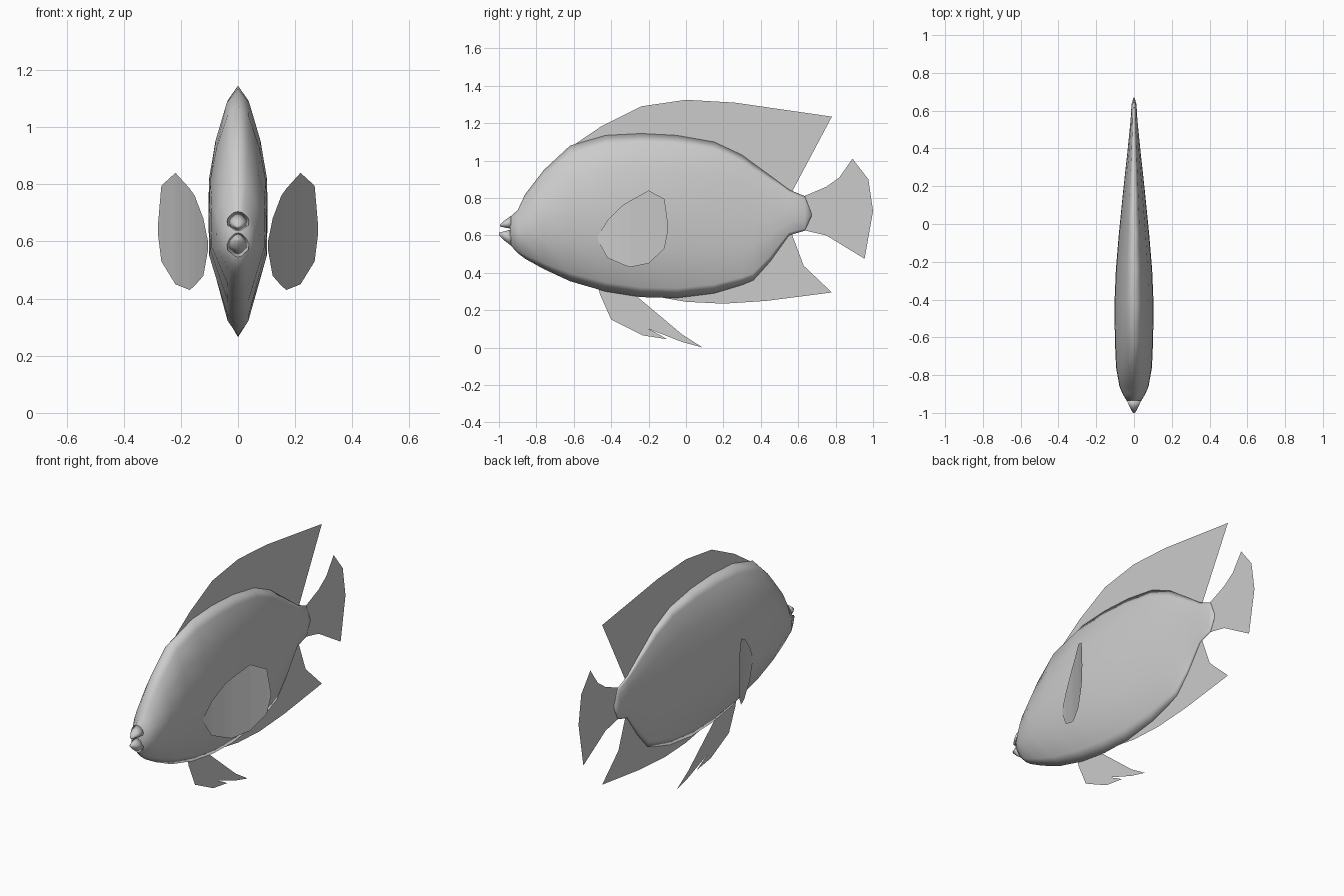
import bpy
import bmesh

if "Cube" in bpy.data.objects:
    bpy.data.objects.remove(bpy.data.objects["Cube"], do_unlink=True)

GREY = (0.6, 0.6, 0.6, 1)
grey = bpy.data.materials.new("plain grey")
grey.use_nodes = True
grey.diffuse_color = GREY
grey.node_tree.nodes["Principled BSDF"].inputs["Base Color"].default_value = GREY


def finish(name, bm, smooth=False):
    mesh = bpy.data.meshes.new(name)
    bm.to_mesh(mesh)
    bm.free()
    mesh.materials.append(grey)
    for face in mesh.polygons:
        face.use_smooth = smooth
    obj = bpy.data.objects.new(name, mesh)
    bpy.context.collection.objects.link(obj)
    return obj


# Half cross-section from ridge to keel: (height, width) fractions
HALF = [(1, 0), (.88, .38), (.56, .76), (.25, .97), (0, 1),
        (-.4, .97), (-.88, .38), (-1, 0)]
SECTION = HALF + [(h, -w) for h, w in HALF[-2:0:-1]]


def loft(name, stations):
    """Skin a section through stations of (y, bottom, top, half width)."""
    bm = bmesh.new()
    rings = []
    for y, low, high, wide in stations:
        mid, half = (low + high) / 2, (high - low) / 2
        rings.append([bm.verts.new((w * wide, y, mid + h * half)) for h, w in SECTION])
    n = len(SECTION)
    for a, b in zip(rings, rings[1:]):
        for i in range(n):
            j = (i + 1) % n
            bm.faces.new((a[i], a[j], b[j], b[i]))
    bm.faces.new(rings[0])
    bm.faces.new(rings[-1][::-1])
    bmesh.ops.recalc_face_normals(bm, faces=bm.faces)
    return finish(name, bm, True)


def flat_fin(name, outline):
    """Single sheet on the centre plane from a (y, z) outline."""
    bm = bmesh.new()
    face = bm.faces.new([bm.verts.new((0, y, z)) for y, z in outline])
    bmesh.ops.triangulate(bm, faces=[face])
    bmesh.ops.recalc_face_normals(bm, faces=bm.faces)
    return finish(name, bm)


# Body
loft("body", [
    (-.94, .55, .70, .036), (-.90, .505, .735, .06), (-.86, .475, .82, .077),
    (-.76, .42, .95, .095), (-.62, .355, 1.08, .101), (-.43, .30, 1.135, .104),
    (-.24, .27, 1.145, .096), (-.05, .265, 1.135, .08), (.15, .29, 1.10, .06),
    (.30, .335, 1.03, .044), (.36, .36, .985, .037), (.45, .46, .92, .028),
    (.55, .60, .845, .018), (.635, .625, .81, .013), (.67, .70, .72, .002)])

# Lips either side of the open mouth
loft("upper_lip", [(-.995, .648, .658, .006), (-.97, .642, .68, .022), (-.935, .636, .705, .038)])
loft("lower_lip", [(-1.0, .60, .615, .006), (-.97, .572, .622, .022), (-.935, .545, .632, .038)])

# Fins on the centre plane
flat_fin("dorsal_fin", [
    (-.62, 1.07), (-.45, 1.185), (-.24, 1.29), (0, 1.325), (.26, 1.31), (.78, 1.235),
    (.645, 1.16), (.565, .83), (.5, .86), (.3, 1.0), (.1, 1.08), (-.2, 1.12), (-.45, 1.1)])
flat_fin("anal_fin", [
    (-.2, .28), (0, .245), (.2, .235), (.43, .25), (.78, .295), (.66, .355),
    (.565, .61), (.5, .56), (.34, .38), (.1, .31)])
flat_fin("tail_fin", [
    (.62, .805), (.75, .86), (.82, .91), (.89, 1.01), (.975, .9), (1.0, .73),
    (.955, .475), (.75, .60), (.62, .63)])
flat_fin("pelvic_fin", [
    (-.47, .33), (-.46, .285), (-.40, .15), (-.23, .065), (-.10, .045), (-.14, .068),
    (-.2, .1), (-.02, .03), (.09, 0), (-.02, .07), (-.27, .28), (-.35, .32)])

# Side fins, bowed outward toward the rear: (y, bottom, top)
SIDE_FIN = [(-.47, .57, .60), (-.42, .48, .68), (-.34, .445, .76), (-.30, .43, .785),
            (-.20, .45, .84), (-.115, .53, .795), (-.095, .63, .65)]
for side, name in ((1, "left_pectoral_fin"), (-1, "right_pectoral_fin")):
    bm = bmesh.new()
    rows = []
    for y, low, high in SIDE_FIN:
        t = y - SIDE_FIN[0][0]
        x = side * (.105 + .3 * t + .45 * t * t)
        rows.append([bm.verts.new((x, y, z)) for z in (low, high)])
    for (a, b), (c, d) in zip(rows, rows[1:]):
        bm.faces.new((a, c, d, b) if side > 0 else (a, b, d, c))
    finish(name, bm)
